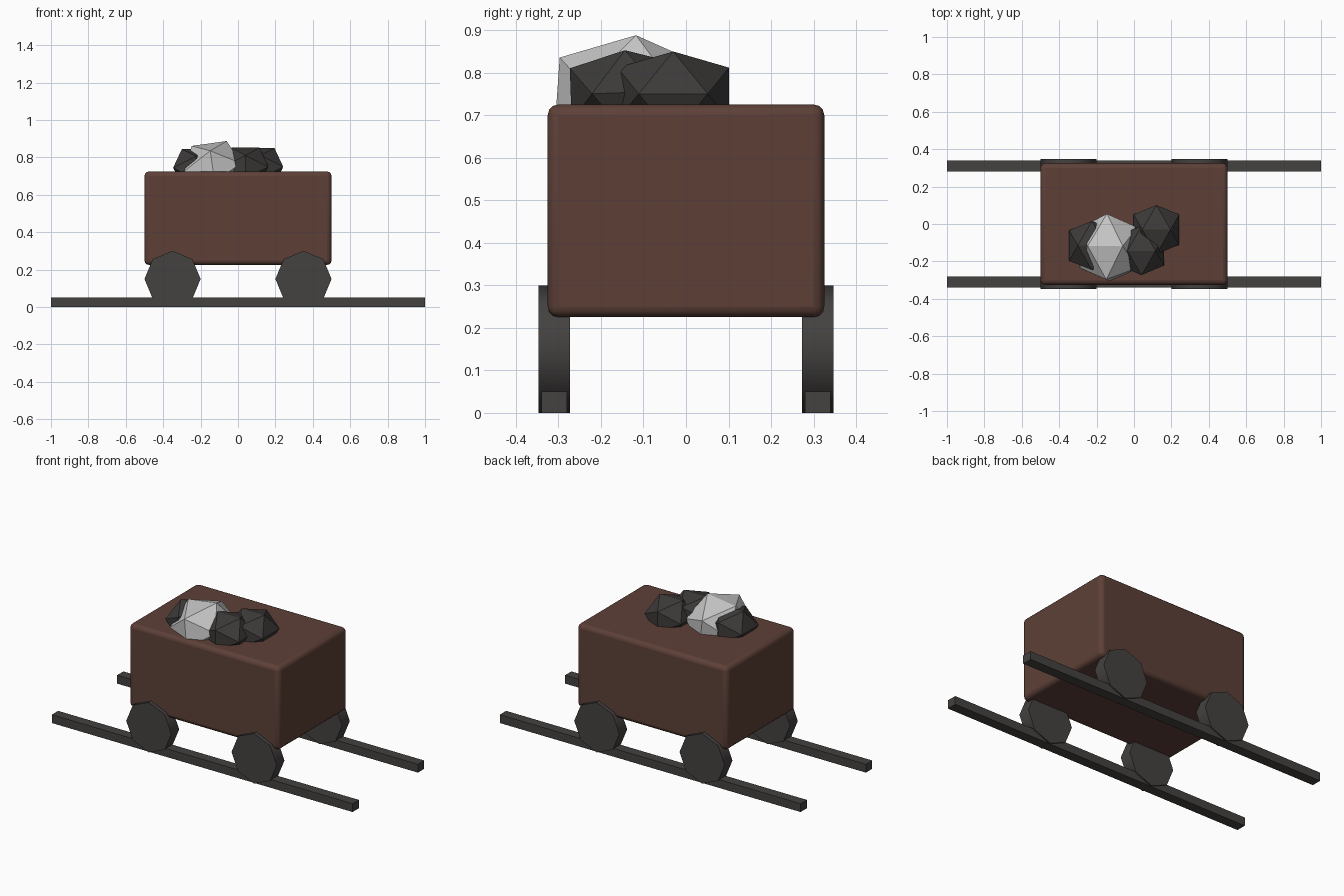
import bpy
import bmesh
from math import radians
from mathutils import Vector, Euler

if "Cube" in bpy.data.objects:
    bpy.data.objects.remove(bpy.data.objects["Cube"], do_unlink=True)


def material(name, rgb):
    mat = bpy.data.materials.new(name)
    mat.use_nodes = True
    mat.diffuse_color = (*rgb, 1)
    bsdf = next(n for n in mat.node_tree.nodes if n.type == "BSDF_PRINCIPLED")
    bsdf.inputs["Base Color"].default_value = (*rgb, 1)
    return mat


BROWN = material("brown_paint", (0.109, 0.051, 0.038))
IRON = material("dark_iron", (0.058, 0.054, 0.052))
COAL = material("dark_stone", (0.046, 0.043, 0.041))
PALE = material("pale_stone", (0.55, 0.55, 0.55))


def finish(obj, name, mat):
    obj.name = name
    obj.data.materials.append(mat)
    return obj


def box(name, centre, size, mat):
    bpy.ops.mesh.primitive_cube_add(size=1, location=centre)
    obj = bpy.context.object
    obj.scale = size
    bpy.ops.object.transform_apply(location=False, rotation=False, scale=True)
    return finish(obj, name, mat)


def smooth(obj, angle):
    bpy.ops.object.select_all(action="DESELECT")
    obj.select_set(True)
    bpy.context.view_layer.objects.active = obj
    bpy.ops.object.shade_smooth_by_angle(angle=radians(angle))


def rock(name, centre, scale, tilt, mat):
    # Stretched icosahedron with an edge on top
    bm = bmesh.new()
    rot = Euler([radians(a) for a in tilt])
    for a in (-0.526, 0.526):
        for b in (-0.851, 0.851):
            for p in ((a, 0, b), (0, b, a), (b, a, 0)):
                v = Vector([c * s for c, s in zip(p, scale)])
                v.rotate(rot)
                bm.verts.new(v)
    bmesh.ops.convex_hull(bm, input=bm.verts)
    bmesh.ops.recalc_face_normals(bm, faces=bm.faces)
    mesh = bpy.data.meshes.new(name)
    bm.to_mesh(mesh)
    bm.free()
    obj = bpy.data.objects.new(name, mesh)
    obj.location = centre
    bpy.context.collection.objects.link(obj)
    return finish(obj, name, mat)


# Cart body with softly rounded edges
body = box("cart_body", (0, 0, 0.475), (1, 0.65, 0.5), BROWN)
bevel = body.modifiers.new("rounded_edges", "BEVEL")
bevel.width = 0.025
bevel.segments = 3
smooth(body, 50)

# Rails and eight-sided wheels on both sides
for side, y in (("left", -0.31), ("right", 0.31)):
    side = "right" if y < 0 else "left"
    box("rail_" + side, (0, y, 0.025), (2, 0.06, 0.05), IRON)
    for x in (-0.35, 0.35):
        bpy.ops.mesh.primitive_cylinder_add(
            vertices=8, radius=0.15, depth=0.074,
            location=(x, y, 0.15), rotation=(radians(90), 0, 0))
        wheel = finish(bpy.context.object, f"wheel_{side}_{'a' if x < 0 else 'b'}", IRON)
        smooth(wheel, 50)

# Heap of rocks
small = (0.143, 0.154, 0.117)
rock("dark_rock_right", (0.12, -0.03, 0.75), small, (0, 0, 0), COAL)
rock("dark_rock_front", (0.04, -0.14, 0.753), small, (2, 0, 0), COAL)
rock("dark_rock_left", (-0.225, -0.115, 0.745), small, (0, 0, 0), COAL)
rock("pale_rock", (-0.135, -0.127, 0.74), (0.18, 0.207, 0.16), (-4, -8, 0), PALE)
